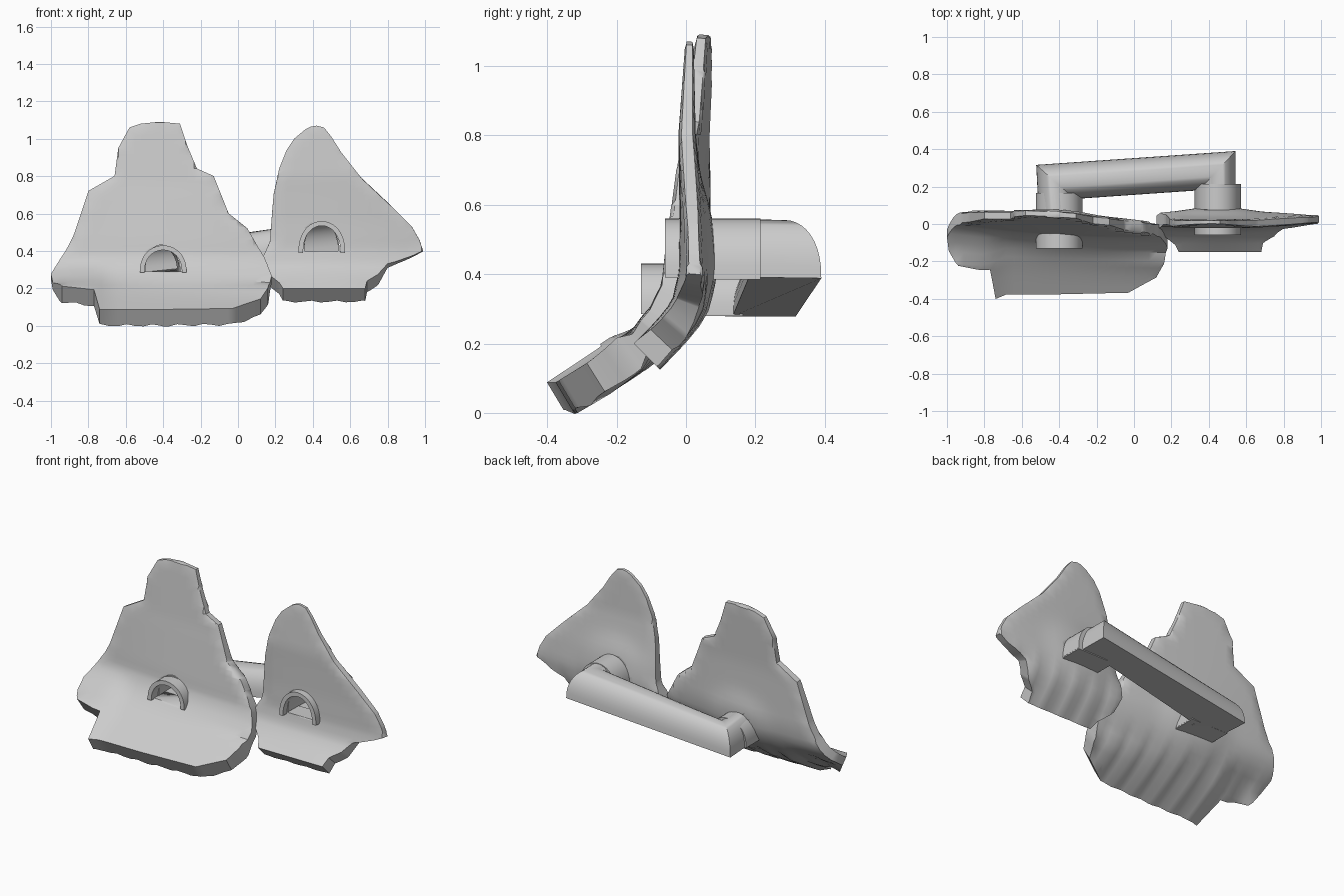
import bpy, bmesh, math
from mathutils import Vector

if "Cube" in bpy.data.objects:
    bpy.data.objects.remove(bpy.data.objects["Cube"])


def finish(name, bm, angle=35):
    bmesh.ops.recalc_face_normals(bm, faces=bm.faces)
    me = bpy.data.meshes.new(name)
    bm.to_mesh(me)
    bm.free()
    ob = bpy.data.objects.new(name, me)
    bpy.context.collection.objects.link(ob)
    bpy.ops.object.select_all(action='DESELECT')
    ob.select_set(True)
    bpy.context.view_layer.objects.active = ob
    bpy.ops.object.shade_smooth_by_angle(angle=math.radians(angle))
    return ob


def lerp(table, z):
    if z <= table[0][0]:
        return table[0][1]
    for (a, ya), (b, yb) in zip(table, table[1:]):
        if z <= b:
            return ya + (yb - ya) * (z - a) / (b - a)
    return table[-1][1]


def ramp(v, lo, hi):
    return min(1, max(0, (v - lo) / (hi - lo)))


def arch(rx, h, n=20):
    # half-round section: (sideways, up) points from right to left
    return [(rx * math.cos(math.pi * i / n),
             h * max(0.0, math.sin(math.pi * i / n)) ** 0.85) for i in range(n + 1)]


def loft(rings, caps=False, wrap=False):
    bm = bmesh.new()
    vs = [[bm.verts.new(p) for p in r] for r in rings]
    n = len(rings[0])
    for a, b in zip(vs, vs[1:]):
        for i in range(n):
            j = (i + 1) % n
            bm.faces.new((a[i], a[j], b[j], b[i]))
    if caps:
        bm.faces.new(vs[0])
        bm.faces.new(vs[-1])
    if wrap:  # close the ends of a double-walled section
        for r in (vs[0], vs[-1]):
            for i in range(n // 2 - 1):
                bm.faces.new((r[i], r[i + 1], r[n - 2 - i], r[n - 1 - i]))
    return bm


def folded_plate(name, outline, fold, thick, cx, width, door, tilt, wing):
    # flat outline, gridded, then folded forward and thickened
    bm = bmesh.new()
    bm.faces.new([bm.verts.new((x, 0, z)) for x, z in outline])
    for axis, step, lo, hi in ((0, 0.045, -1, 1), (2, 0.035, 0, 1.1)):
        v = lo + step
        no = Vector((axis == 0, 0, axis == 2))
        while v < hi:
            bmesh.ops.bisect_plane(bm, geom=bm.verts[:] + bm.edges[:] + bm.faces[:],
                                   plane_co=no * v, plane_no=no, dist=0.0005)
            v += step
    rim = {v for v in bm.verts if v.is_boundary}
    back = bmesh.ops.duplicate(bm, geom=bm.verts[:] + bm.edges[:] + bm.faces[:])
    vmap = back["vert_map"]
    back_verts = {g for g in back["geom"] if isinstance(g, bmesh.types.BMVert)}
    rim |= {vmap[v] for v in rim}
    for e in [e for e in bm.edges if e.is_boundary and e.verts[0] not in back_verts]:
        a, b = e.verts
        bm.faces.new((a, b, vmap[b], vmap[a]))
    for v in bm.verts:
        x, z = v.co.x, v.co.z
        slope = (lerp(fold, z + .04) - lerp(fold, z - .04)) / (
            min(z + .04, fold[-1][0]) - max(z - .04, fold[0][0]))
        nrm = Vector((0, 1, -slope)).normalized()
        t = lerp(thick, z)
        if z > 0.2:
            t *= 1 - 0.5 * min(1, ((x - cx) / width) ** 2)
        if v in rim and z > .4:
            t *= .7
        y = lerp(fold, z) + tilt * (x - cx) * ramp(z, .1, .25)
        y -= wing * ramp(-x, .68, .8) * (1 - ramp(z, .2, .32))
        side = -1
        if v in back_verts:
            side = 1
            # swelling and creases on the rear around the tunnel mouth
            d2 = ((x - cx) / .2) ** 2 + ((z - door - .08) / .16) ** 2
            t += 0.018 * math.exp(-d2 * d2)
            if z < door:
                t += 0.008 * math.sin(x * 45) * ramp(door - z, 0, .1)
        v.co = Vector((x, y, z)) + nrm * side * t
    ob = finish(name, bm)
    # arched doorway
    sec = arch(0.105, 0.13 if cx < 0 else 0.15)
    cut = finish(name + "_cutter", loft([[(cx + a, y, door + b) for a, b in sec]
                                         for y in (-.5, .5)], caps=True))
    m = ob.modifiers.new("doorway", 'BOOLEAN')
    m.object, m.operation, m.solver = cut, 'DIFFERENCE', 'EXACT'
    bpy.context.view_layer.objects.active = ob
    bpy.ops.object.modifier_apply(modifier=m.name)
    bpy.data.objects.remove(cut)


# large left rock face
folded_plate("large_rock_face", [
    (-.58, 1.06), (-.52, 1.08), (-.42, 1.09), (-.31, 1.08), (-.27, .96), (-.22, .84),
    (-.13, .80), (-.05, .60), (.05, .52), (.14, .36), (.18, .25), (.16, .16), (.12, .10),
    (-.03, .05), (-.4, .045), (-.74, .045), (-.77, .15), (-.94, .17), (-.99, .21),
    (-1, .26), (-.92, .40), (-.88, .48), (-.80, .72), (-.66, .80), (-.64, .95)],
    [(.045, -.35), (.12, -.225), (.2, -.115), (.28, -.045), (.36, -.005), (.45, .005),
     (.7, .02), (1.09, .05)],
    [(.04, .05), (.25, .055), (.45, .055), (.75, .03), (1.09, .018)],
    -.40, .6, .29, -.06, .05)

# smaller right rock face
folded_plate("small_rock_face", [
    (.36, 1.05), (.39, 1.065), (.42, 1.07), (.46, 1.06), (.50, 1.01), (.55, .93), (.66, .79),
    (.82, .64), (.93, .53), (.97, .46), (.99, .40), (.93, .37), (.80, .32), (.75, .25),
    (.69, .21), (.68, .165), (.24, .165), (.22, .20), (.15, .26), (.12, .33), (.17, .45),
    (.19, .70), (.22, .84), (.26, .94), (.30, 1.0)],
    [(.165, -.115), (.23, -.05), (.3, .005), (.4, .025), (.55, .02), (.8, .003), (1.07, .01)],
    [(.16, .05), (.3, .05), (.45, .045), (.7, .03), (1.07, .012)],
    .445, .5, .40, 0, 0)

# raised arch collars around both tunnel mouths, with a floor slab behind each
for side, cx, door, h, y0, y1 in (("left", -.40, .285, .145, -.13, .165),
                                  ("right", .448, .39, .17, -.06, .215)):
    sec = arch(.125, h) + arch(.1, h - .025)[::-1]
    finish(side + "_arch_collar",
           loft([[(cx + a, y, door + b) for a, b in sec] for y in (y0, y1)], wrap=True))
    slab = [(-.124, 0), (.124, 0), (.124, .012), (-.124, .012)]
    finish(side + "_collar_floor",
           loft([[(cx + a, y, door - .006 + b) for a, b in slab] for y in (.0, y1)], caps=True))

# connecting half-round tunnel, mitred at both bends
path = [Vector(p) for p in ((-.405, -.06, .283), (-.42, .225, .278),
                            (.445, .285, .388), (.445, -.02, .394))]


def sweep(rx, h, drop):
    rings = []
    for i, p in enumerate(path):
        dirs = []
        if i > 0:
            dirs.append((p - path[i - 1]).to_2d().normalized())
        if i < 3:
            dirs.append((path[i + 1] - p).to_2d().normalized())
        ns = [Vector((d.y, -d.x)) for d in dirs]
        m = sum(ns, Vector((0, 0))).normalized()
        m /= m.dot(ns[0])
        hh = h if i > 1 else h - .015
        rings.append([(p.x + m.x * a, p.y + m.y * a, p.z + b * hh / h + drop)
                      for a, b in arch(rx, h)])
    return rings


tube = [o + i[::-1] for o, i in zip(sweep(.098, .168, 0), sweep(.09, .152, .008))]
bm = loft(tube, wrap=True)
# flat tunnel floor, strip by strip between the section feet
feet = [[bm.verts.new(r[k]) for k in (0, 20)] for r in tube]
for a, b in zip(feet, feet[1:]):
    bm.faces.new((a[0], a[1], b[1], b[0]))
finish("connecting_tunnel", bm)
